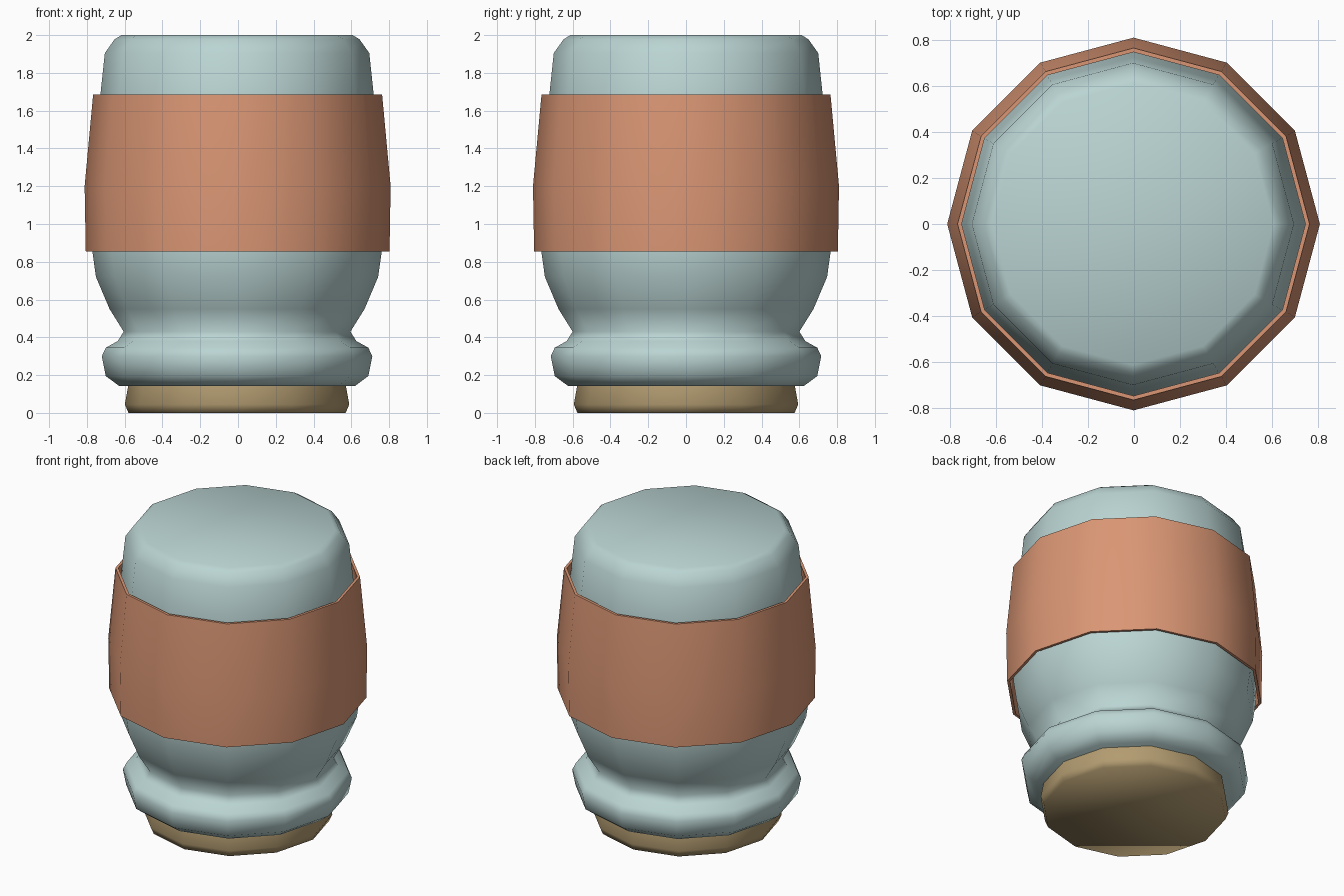
import bpy, bmesh, math

if "Cube" in bpy.data.objects:
    bpy.data.objects.remove(bpy.data.objects["Cube"])

SIDES = 12


def material(name, rgb):
    m = bpy.data.materials.new(name)
    m.diffuse_color = (*rgb, 1)
    m.use_nodes = True
    m.node_tree.nodes["Principled BSDF"].inputs["Base Color"].default_value = m.diffuse_color
    return m


def lathe(name, profile, mat, offset_x=0.0, closed=False):
    """Spin a (radius, z) profile around z; closed joins it into a hollow ring."""
    bm = bmesh.new()
    rings = []
    for r, z in profile:
        rings.append([bm.verts.new((r * math.cos(math.tau * i / SIDES) + offset_x,
                                    r * math.sin(math.tau * i / SIDES), z))
                      for i in range(SIDES)])
    pairs = list(zip(rings, rings[1:]))
    if closed:
        pairs.append((rings[-1], rings[0]))
    else:
        bm.faces.new(rings[0])
        bm.faces.new(rings[-1])
    for a, b in pairs:
        for i in range(SIDES):
            j = (i + 1) % SIDES
            bm.faces.new((a[i], a[j], b[j], b[i]))
    bmesh.ops.recalc_face_normals(bm, faces=bm.faces)
    mesh = bpy.data.meshes.new(name)
    bm.to_mesh(mesh)
    bm.free()
    mesh.materials.append(mat)
    ob = bpy.data.objects.new(name, mesh)
    bpy.context.collection.objects.link(ob)
    bpy.ops.object.select_all(action='DESELECT')
    ob.select_set(True)
    bpy.context.view_layer.objects.active = ob
    bpy.ops.object.shade_smooth_by_angle(angle=math.radians(75))
    return ob


pale_blue = material("pale_blue", (0.49, 0.66, 0.65))
terracotta = material("terracotta", (0.70, 0.305, 0.175))
tan = material("tan", (0.445, 0.328, 0.162))

# Jar body with pinched neck and rounded foot ring
lathe("jar_body", [
    (0.625, 0.143), (0.695, 0.195), (0.716, 0.30), (0.695, 0.345),
    (0.632, 0.38), (0.60, 0.43), (0.675, 0.55), (0.747, 0.72),
    (0.766, 0.855), (0.776, 1.2), (0.724, 1.68), (0.70, 1.905),
    (0.648, 1.978), (0.612, 2.0)], pale_blue, -0.005)

# Thin sleeve wrapped around the belly
outer = [(0.804, 0.855), (0.81, 1.2), (0.765, 1.685)]
inner = [(r - 0.018, z) for r, z in reversed(outer)]
lathe("sleeve", outer + inner, terracotta, -0.002, closed=True)

# Base plug under the foot ring
lathe("base_plug", [(0.575, 0.0), (0.594, 0.045), (0.575, 0.15)], tan, -0.005)
